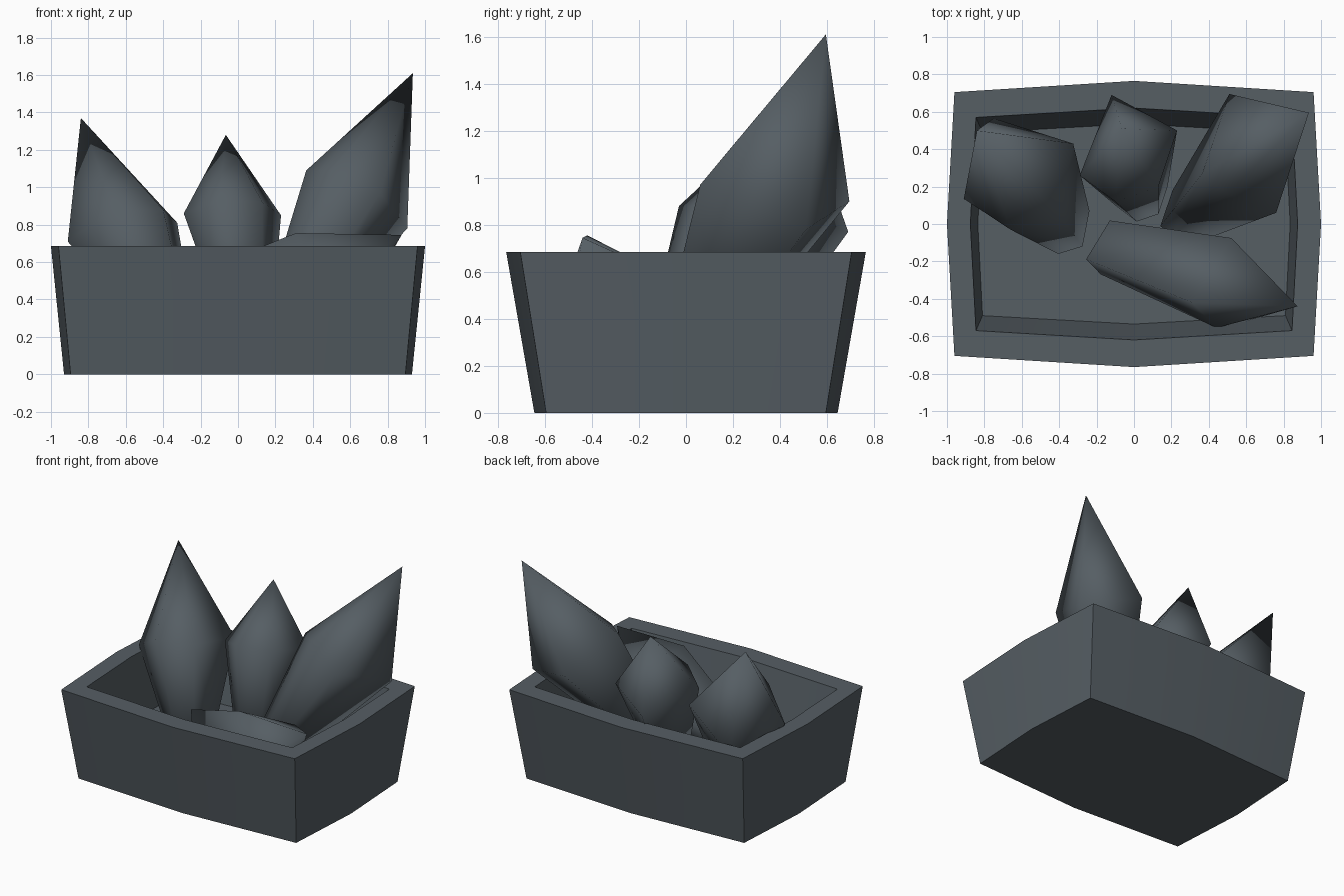
import bpy, bmesh, math
from mathutils import Vector

cube = bpy.data.objects.get("Cube")
if cube:
    bpy.data.objects.remove(cube, do_unlink=True)

slate = bpy.data.materials.new("slate_grey")
slate.use_nodes = True
colour = (0.092, 0.112, 0.127, 1)
slate.diffuse_color = colour
bsdf = slate.node_tree.nodes["Principled BSDF"]
bsdf.inputs["Base Color"].default_value = colour
bsdf.inputs["Roughness"].default_value = 0.8


def loft(name, rings, tip=None, smooth_angle=180):
    """Skin a stack of equal rings, capping the ends or closing on a tip."""
    bm = bmesh.new()
    loops = [[bm.verts.new(p) for p in ring] for ring in rings]
    n = len(loops[0])
    for low, high in zip(loops, loops[1:]):
        for i in range(n):
            j = (i + 1) % n
            bm.faces.new((low[i], low[j], high[j], high[i]))
    bm.faces.new(loops[0][::-1])
    if tip:
        top = bm.verts.new(tip)
        for i in range(n):
            bm.faces.new((loops[-1][i], loops[-1][(i + 1) % n], top))
    else:
        bm.faces.new(loops[-1])
    bmesh.ops.recalc_face_normals(bm, faces=bm.faces)
    mesh = bpy.data.meshes.new(name)
    bm.to_mesh(mesh)
    bm.free()
    mesh.materials.append(slate)
    obj = bpy.data.objects.new(name, mesh)
    bpy.context.collection.objects.link(obj)
    bpy.ops.object.select_all(action="DESELECT")
    obj.select_set(True)
    bpy.context.view_layer.objects.active = obj
    bpy.ops.object.shade_smooth_by_angle(angle=math.radians(smooth_angle))
    return obj


def bowed_rectangle(corner_x, corner_y, mid_x, mid_y, z):
    """Rectangle whose four sides bulge slightly at the middle."""
    half = [(mid_x, 0), (corner_x, corner_y), (0, mid_y), (-corner_x, corner_y)]
    return [(s * x, s * y, z) for s in (1, -1) for x, y in half]


def crystal(name, tip, shoulder, base, taper):
    """Pointed shard: shoulder ring, shrunken base ring and a tip."""
    ring = [Vector(p) for p in shoulder]
    centre = sum(ring, Vector()) / len(ring)
    foot = [Vector(base) + (p - centre) * taper for p in ring]
    return loft(name, [foot, ring], tip)


# Tapered planter box: outside, rim, inside, floor
loft("planter_box", [
    bowed_rectangle(0.895, 0.595, 0.93, 0.645, 0),
    bowed_rectangle(0.96, 0.705, 1.0, 0.765, 0.685),
    bowed_rectangle(0.845, 0.57, 0.875, 0.62, 0.685),
    bowed_rectangle(0.81, 0.49, 0.835, 0.535, 0.24),
], smooth_angle=20)

# Shards standing along the back
crystal("right_crystal", (-0.84, 0.50, 1.37),
        [(-0.75, 0.565, 0.60), (-0.325, 0.43, 0.81), (-0.40, 0.05, 0.88),
         (-0.66, -0.03, 0.88), (-0.91, 0.135, 0.71)],
        (-0.38, -0.03, 0.28), 0.5)
crystal("middle_crystal", (-0.065, 0.51, 1.28),
        [(-0.12, 0.69, 0.77), (0.23, 0.50, 0.85), (0.13, 0.20, 0.92),
         (-0.10, 0.12, 0.93), (-0.29, 0.26, 0.86)],
        (0.05, 0.13, 0.28), 0.5)
crystal("left_crystal", (0.935, 0.595, 1.61),
        [(0.51, 0.695, 0.90), (0.905, 0.51, 0.78), (0.76, 0.06, 0.97),
         (0.50, 0.16, 1.09), (0.365, 0.27, 1.09)],
        (0.25, 0.02, 0.30), 0.45)

# Shard lying along the front
crystal("lying_crystal", (0.875, -0.44, 0.745),
        [(0.31, -0.42, 0.755), (0.52, -0.075, 0.58), (0.60, -0.20, 0.27),
         (0.56, -0.53, 0.25), (0.44, -0.555, 0.42)],
        (-0.15, -0.15, 0.35), 0.6)
